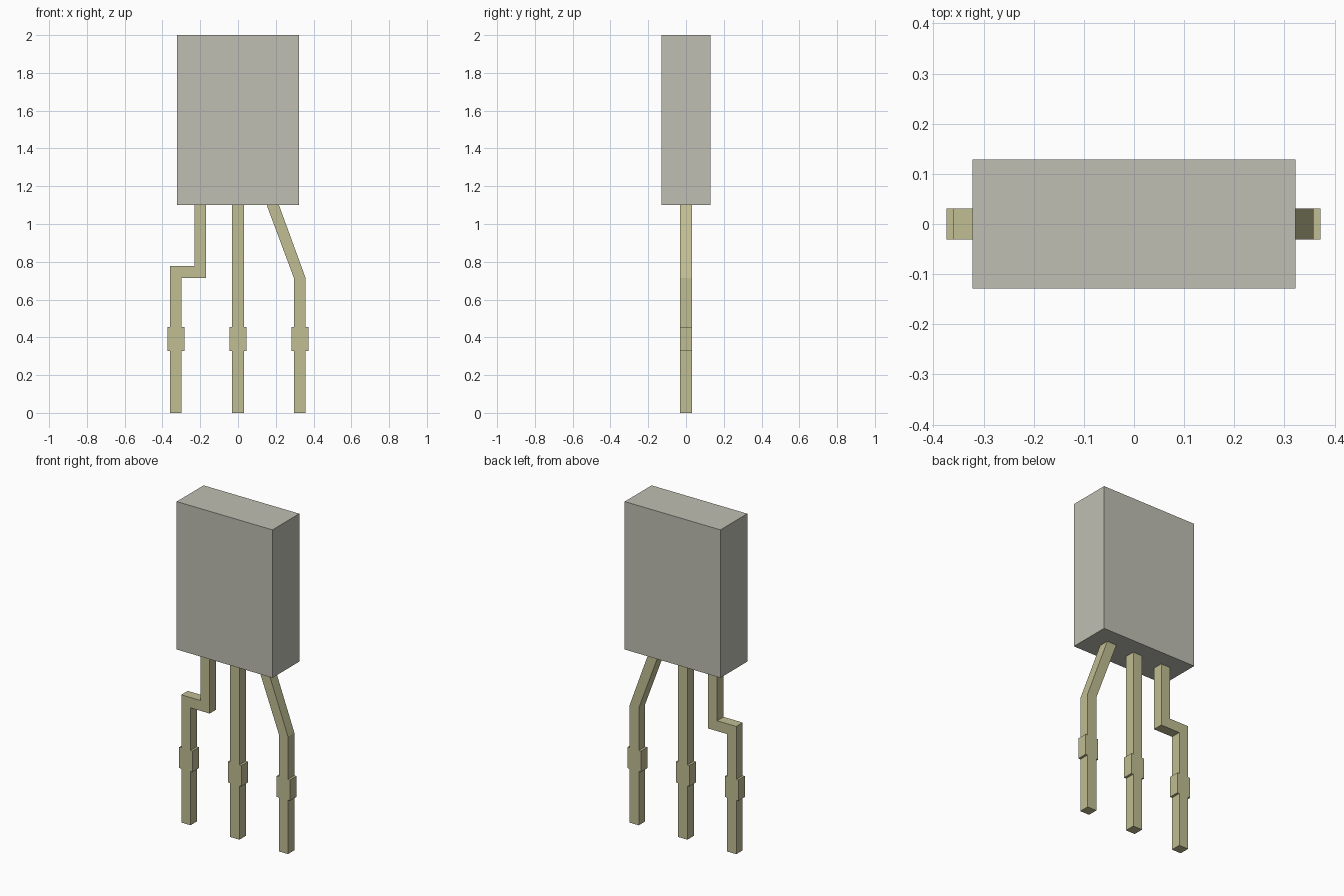
import bpy
import bmesh

old = bpy.data.objects.get("Cube")
if old:
    bpy.data.objects.remove(old, do_unlink=True)


def make_material(name, rgb):
    mat = bpy.data.materials.new(name)
    mat.use_nodes = True
    colour = (*rgb, 1.0)
    mat.diffuse_color = colour
    mat.node_tree.nodes["Principled BSDF"].inputs["Base Color"].default_value = colour
    return mat


def extrude_profile(name, outline, half_depth, mat):
    """Extrude an x-z outline symmetrically along y."""
    bm = bmesh.new()
    face = bm.faces.new([bm.verts.new((x, -half_depth, z)) for x, z in outline])
    result = bmesh.ops.extrude_face_region(bm, geom=[face])
    verts = [v for v in result["geom"] if isinstance(v, bmesh.types.BMVert)]
    bmesh.ops.translate(bm, verts=verts, vec=(0, 2 * half_depth, 0))
    bmesh.ops.recalc_face_normals(bm, faces=bm.faces)
    mesh = bpy.data.meshes.new(name)
    bm.to_mesh(mesh)
    bm.free()
    mesh.materials.append(mat)
    obj = bpy.data.objects.new(name, mesh)
    bpy.context.collection.objects.link(obj)
    return obj


grey = make_material("warm grey casing", (0.52, 0.52, 0.45))
metal = make_material("pale brass", (0.53, 0.51, 0.29))

BASE = 1.10                 # underside of the casing
HALF = 0.031                # half thickness of a lead
COLLAR = 0.045              # half width of a collar
LOW, HIGH = 0.328, 0.455    # collar heights


def lead(name, x, upper_right, upper_left):
    """Lead with a collar; the upper points run up the right, down the left."""
    side = [(HALF, 0), (HALF, LOW), (COLLAR, LOW), (COLLAR, HIGH), (HALF, HIGH)]
    right = [(x + dx, z) for dx, z in side]
    left = [(x - dx, z) for dx, z in reversed(side)]
    return extrude_profile(name, right + upper_right + upper_left + left, HALF, metal)


# Casing block
extrude_profile("casing", [(-0.322, BASE), (0.322, BASE), (0.322, 2), (-0.322, 2)],
                0.129, grey)

# Straight centre lead
lead("centre_lead", 0, [(HALF, BASE)], [(-HALF, BASE)])

# Right lead with a square step
lead("stepped_right_lead", -0.329,
     [(-0.298, 0.714), (-0.169, 0.714), (-0.169, BASE)],
     [(-0.231, BASE), (-0.231, 0.777), (-0.36, 0.777)])

# Left lead with a slanted upper section
lead("slanted_left_lead", 0.327,
     [(0.358, 0.714), (0.217, BASE)],
     [(0.152, BASE), (0.296, 0.714)])
